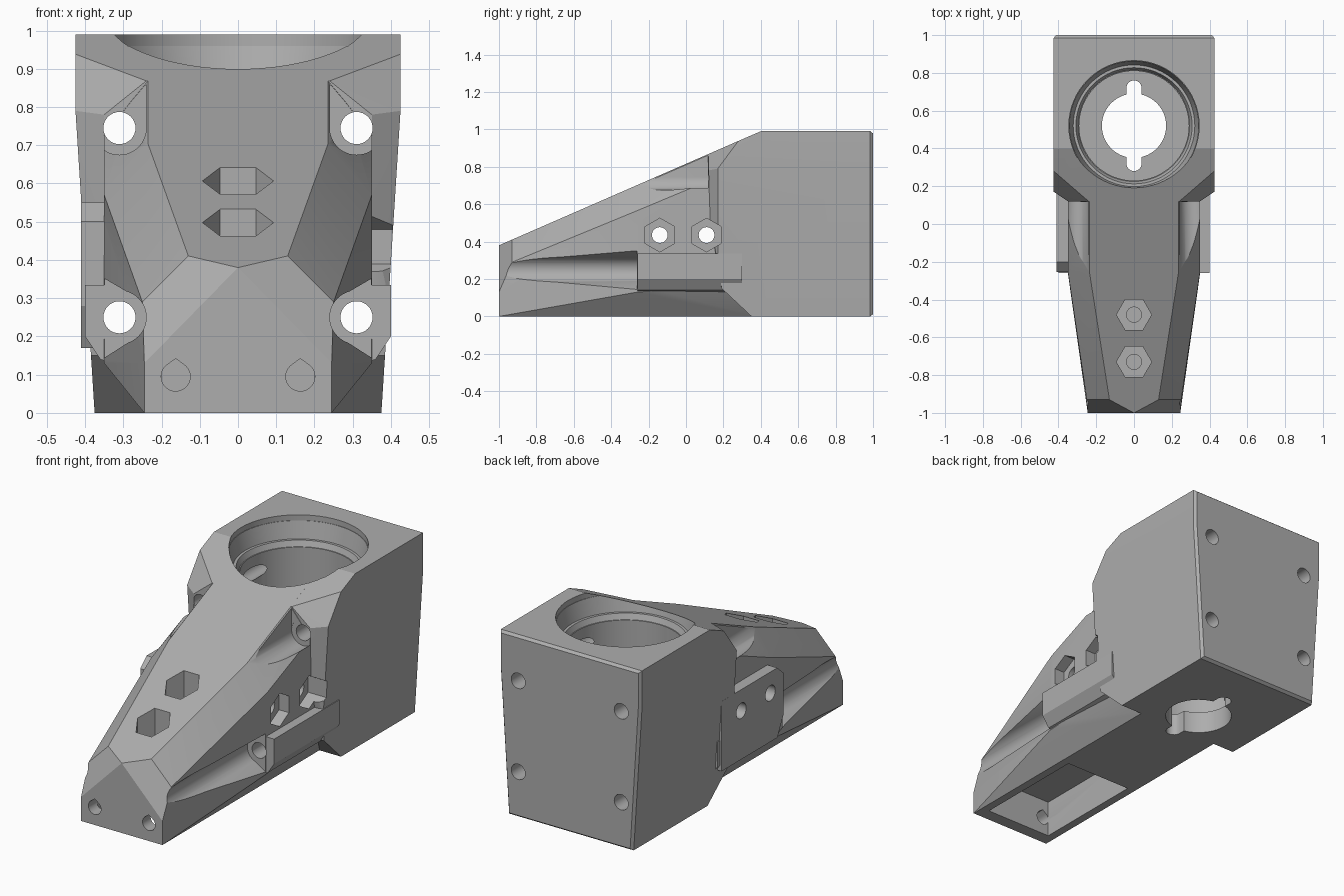
import bpy, bmesh, math
from mathutils import Vector

cube = bpy.data.objects.get("Cube")
if cube:
    bpy.data.objects.remove(cube, do_unlink=True)

grey = bpy.data.materials.new("plain grey")
grey.use_nodes = True
grey.diffuse_color = (0.42, 0.42, 0.42, 1)
grey.node_tree.nodes["Principled BSDF"].inputs["Base Color"].default_value = grey.diffuse_color


def solid(name, points):
    """Convex solid wrapped around the points."""
    bm = bmesh.new()
    for p in points:
        bm.verts.new(p)
    bmesh.ops.convex_hull(bm, input=bm.verts)
    loose = [v for v in bm.verts if not v.link_faces]
    bmesh.ops.delete(bm, geom=loose, context='VERTS')
    bmesh.ops.dissolve_limit(bm, angle_limit=0.005, verts=bm.verts, edges=bm.edges)
    bmesh.ops.recalc_face_normals(bm, faces=bm.faces)
    mesh = bpy.data.meshes.new(name)
    bm.to_mesh(mesh)
    bm.free()
    ob = bpy.data.objects.new(name, mesh)
    mesh.materials.append(grey)
    bpy.context.collection.objects.link(ob)
    return ob


def both(points):
    return [(s * x, y, z) for x, y, z in points for s in (-1, 1)]


def box(name, x, y, z):
    return solid(name, [(a, b, c) for a in x for b in y for c in z])


def rod(name, axis, centre, start, end, r0, r1=None, sides=48, turn=0.0, tip=0.0):
    """Round or hexagonal rod; centre gives the two other coordinates."""
    pts = []
    for at, r in ((start, r0), (end, r0 if r1 is None else r1)):
        ring = [(r * math.cos(turn + i * math.tau / sides),
                 r * math.sin(turn + i * math.tau / sides)) for i in range(sides)]
        if tip:
            ring.append((0, tip))
        for u, v in ring:
            p = [centre[0] + u, centre[1] + v]
            p.insert("xyz".index(axis), at)
            pts.append(p)
    return solid(name, pts)


def combine(body, other, operation):
    mod = body.modifiers.new(operation, 'BOOLEAN')
    mod.operation, mod.object, mod.solver = operation, other, 'EXACT'
    bpy.context.view_layer.objects.active = body
    bpy.ops.object.modifier_apply(modifier=mod.name)
    bpy.data.objects.remove(other, do_unlink=True)


def top(y):
    """Height of the sloping upper plane."""
    return 0.816 + 0.436 * y


def side(z):
    """Half width of the rear block."""
    return 0.375 + 0.05 * min(z / 0.79, 1)


# Rear block with tapered flanks and a small bevel at the back
outline = [(0.28, top(0.28)), (0.28, 0.87), (0.17, 0.79), (0.17, 0.3), (0.19, 0.15),
           (0.35, 0), (0.985, 0), (0.985, 0.79), (0.985, 0.99), (0.4, 0.99)]
block = [(side(z), y, z) for y, z in outline]
block += [(0.24, 0.12, top(0.12)), (0.35, 0.12, 0.78), (0.35, 0.13, 0.5)]
block += [(side(z) - 0.012, 1, z) for z in (0.012, 0.79, 0.978)]
body = solid("bracket_body", both(block))

# Tapered nose
nose = [(0, -1, top(-1)), (0.13, -0.93, top(-0.93)), (0.245, -1, 0.13), (0.245, -1, 0),
        (0.25, -0.93, 0.29), (0.35, -0.25, 0.57), (0.35, 0, 0.67), (0.35, 0.3, 0.8),
        (0.235, -0.26, top(-0.26)), (0.235, 0.35, top(0.35)), (0.35, -0.26, 0.13),
        (0.35, 0.25, 0.16), (0.245, 0.4, 0)]
combine(body, solid("nose", both(nose)), 'UNION')

# Lower side rails and the clamp plate on the right flank
for s in (-1, 1):
    profile = [(0.3, 0.335), (0.4, 0.335), (0.4, 0.2), (0.36, 0.14), (0.3, 0.12)]
    rail = solid("rail", [(s * x, y, z) for x, z in profile for y in (-0.26, 0.3)])
    combine(body, rail, 'UNION')
plate = [(0.28, 0.55), (-0.2, 0.55), (-0.255, 0.5), (-0.255, 0.28), (-0.2, 0.17), (0.28, 0.17)]
combine(body, solid("plate", [(x, y, z) for y, z in plate for x in (-0.41, -0.3)]), 'UNION')

cutters = []

# Bolt channels with their bores, and teardrop holes in the nose tip
for s in (-1, 1):
    for z, seat in ((0.25, -0.262), (0.745, 0.118)):
        cutters += [rod("seat", 'y', (s * 0.31, z), -1.2, seat, 0.07),
                    rod("bolt", 'y', (s * 0.31, z), -1.1, 1.1, 0.042, sides=32)]
    cutters.append(box("access", (s * 0.24, s * 0.6), (-1.2, 0.1175), (0.745, 1.1)))
    flare = [(0.27, 0.305), (0.45, 0.41), (0.45, 0.08), (0.27, 0.195)]
    cutters.append(solid("flare", [(s * x, y, z) for x, z in flare for y in (-1.2, -0.2615)]))
    cutters.append(rod("tip_hole", 'y', (s * 0.163, 0.095), -1.1, -0.85, 0.038,
                       sides=32, tip=0.047))

# Stepped main bore with a keyed floor opening
axis = (0, 0.52)
for low, high, r0, r1 in ((0.96, 1.1, 0.345, 0.345), (0.87, 0.961, 0.322, 0.343),
                          (0.84, 0.871, 0.295, 0.308), (0.12, 0.85, 0.29, 0.29),
                          (-0.1, 0.2, 0.17, 0.17)):
    cutters.append(rod("bore", 'z', axis, low, high, r0, r1, sides=64))
cutters.append(solid("key_slot", [(0.04 * math.cos(a * math.tau / 24),
                                   0.52 + s * 0.2 + 0.04 * math.sin(a * math.tau / 24), z)
                                  for a in range(24) for s in (-1, 1) for z in (-0.12, 0.22)]))

# Hexagonal nut pockets on the left flank, with cross holes
for y in (-0.14, 0.11):
    cutters += [rod("nut", 'x', (y, 0.435), 0.29, 0.6, 0.09, sides=6, turn=math.pi / 6),
                rod("cross", 'x', (y, 0.435), -0.6, 0.6, 0.042, sides=32)]

# Hexagonal nut pockets on the slope, with blind holes
for y in (-0.48, -0.73):
    floor = top(y) - 0.13
    cutters += [rod("nut", 'z', (0, y), floor, 1, 0.093, sides=6),
                rod("blind", 'z', (0, y), floor - 0.05, 0.9, 0.04, sides=32)]

# Hollow under the nose
cutters.append(box("hollow", (-0.2, 0.2), (-0.93, -0.29), (-0.1, 0.2)))

for cutter in cutters:
    combine(body, cutter, 'DIFFERENCE')

# Clean shading and a single material slot
while len(body.data.materials) > 1:
    body.data.materials.pop()
for face in body.data.polygons:
    face.material_index = 0
bpy.ops.object.select_all(action='DESELECT')
body.select_set(True)
bpy.context.view_layer.objects.active = body
bpy.ops.object.shade_smooth_by_angle(angle=math.radians(20))
